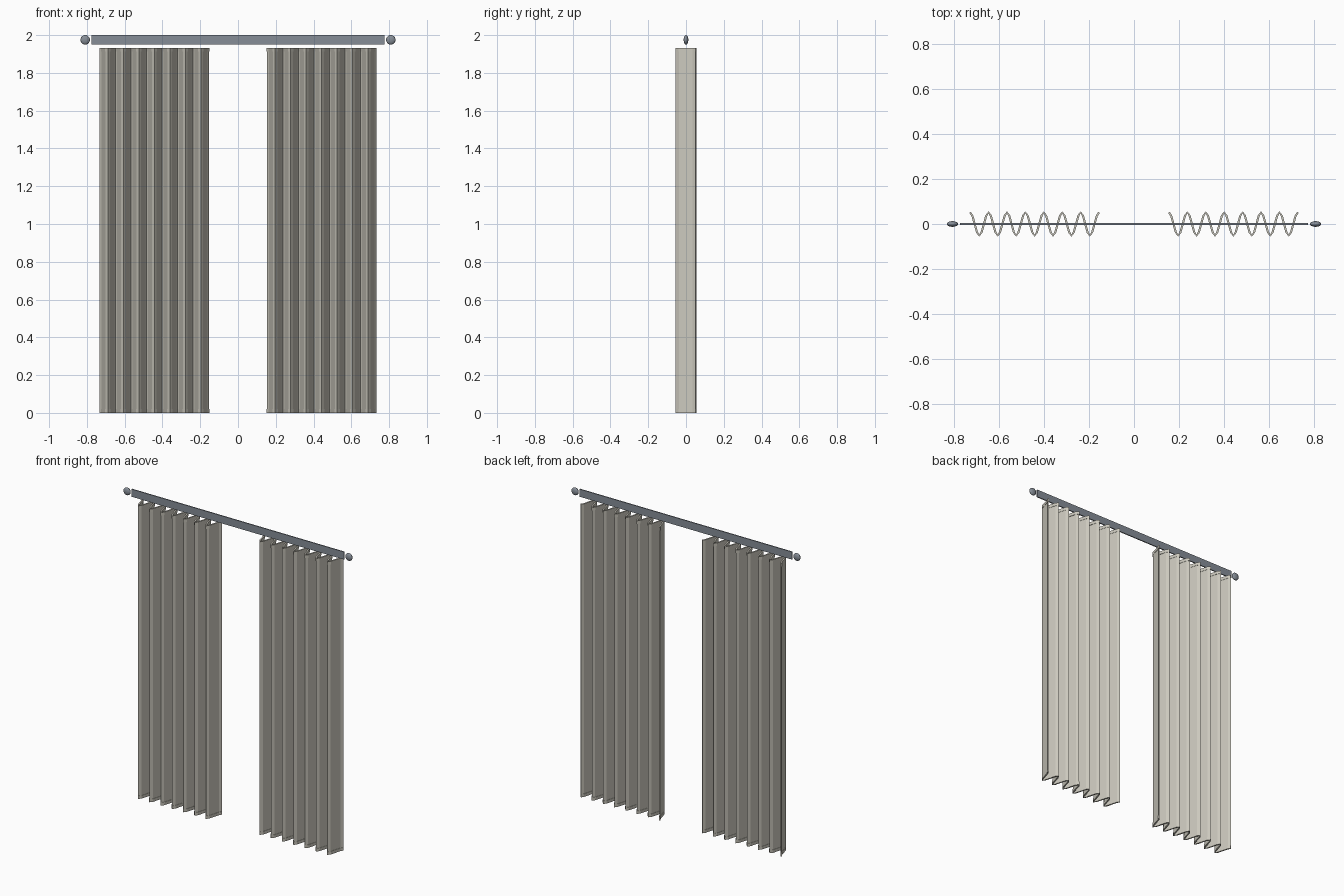
import bpy, math

cube = bpy.data.objects.get("Cube")
if cube:
    bpy.data.objects.remove(cube)


def material(name, rgb):
    m = bpy.data.materials.new(name)
    m.use_nodes = True
    m.diffuse_color = (*rgb, 1)
    m.node_tree.nodes["Principled BSDF"].inputs["Base Color"].default_value = (*rgb, 1)
    return m


fabric = material("warm grey fabric", (0.60, 0.58, 0.51))
metal = material("blue grey metal", (0.24, 0.27, 0.31))

PLEATS, STEPS = 7, 8
WIDTH, DEPTH = 0.575, 0.052


def pleated_strip(name, centre, z0, z1, thickness):
    """Upright sheet following a cosine wave, thickened evenly."""
    count = PLEATS * STEPS
    verts, faces = [], []
    for i in range(count + 1):
        x = centre + WIDTH * (i / count - 0.5)
        y = DEPTH * math.cos(2 * math.pi * i / STEPS)
        verts += [(x, y, z0), (x, y, z1)]
    for i in range(count):
        a = 2 * i
        faces.append((a, a + 2, a + 3, a + 1))
    mesh = bpy.data.meshes.new(name)
    mesh.from_pydata(verts, [], faces)
    mesh.materials.append(fabric)
    obj = bpy.data.objects.new(name, mesh)
    bpy.context.collection.objects.link(obj)
    solid = obj.modifiers.new("thickness", "SOLIDIFY")
    solid.thickness = thickness
    solid.offset = 0
    return obj


# Curtains, each with a thicker hem at top and bottom
for side, sign in (("left", 1), ("right", -1)):
    centre = sign * 0.443
    pleated_strip(side + "_curtain", centre, 0.005, 1.925, 0.005)
    pleated_strip(side + "_bottom_hem", centre, 0, 0.02, 0.009)
    pleated_strip(side + "_top_hem", centre, 1.912, 1.932, 0.009)

# Flat rail
bpy.ops.mesh.primitive_cube_add(size=1, location=(0, 0, 1.975))
rail = bpy.context.object
rail.name = "rail"
rail.scale = (1.55, 0.007, 0.05)
rail.data.materials.append(metal)

# Flattened round finials
for side, sign in (("left", 1), ("right", -1)):
    bpy.ops.mesh.primitive_uv_sphere_add(segments=24, ring_count=16, radius=0.025,
                                         location=(sign * 0.809, 0, 1.975))
    finial = bpy.context.object
    finial.name = side + "_finial"
    finial.scale = (1, 0.5, 1)
    finial.data.materials.append(metal)
    bpy.ops.object.shade_smooth()
